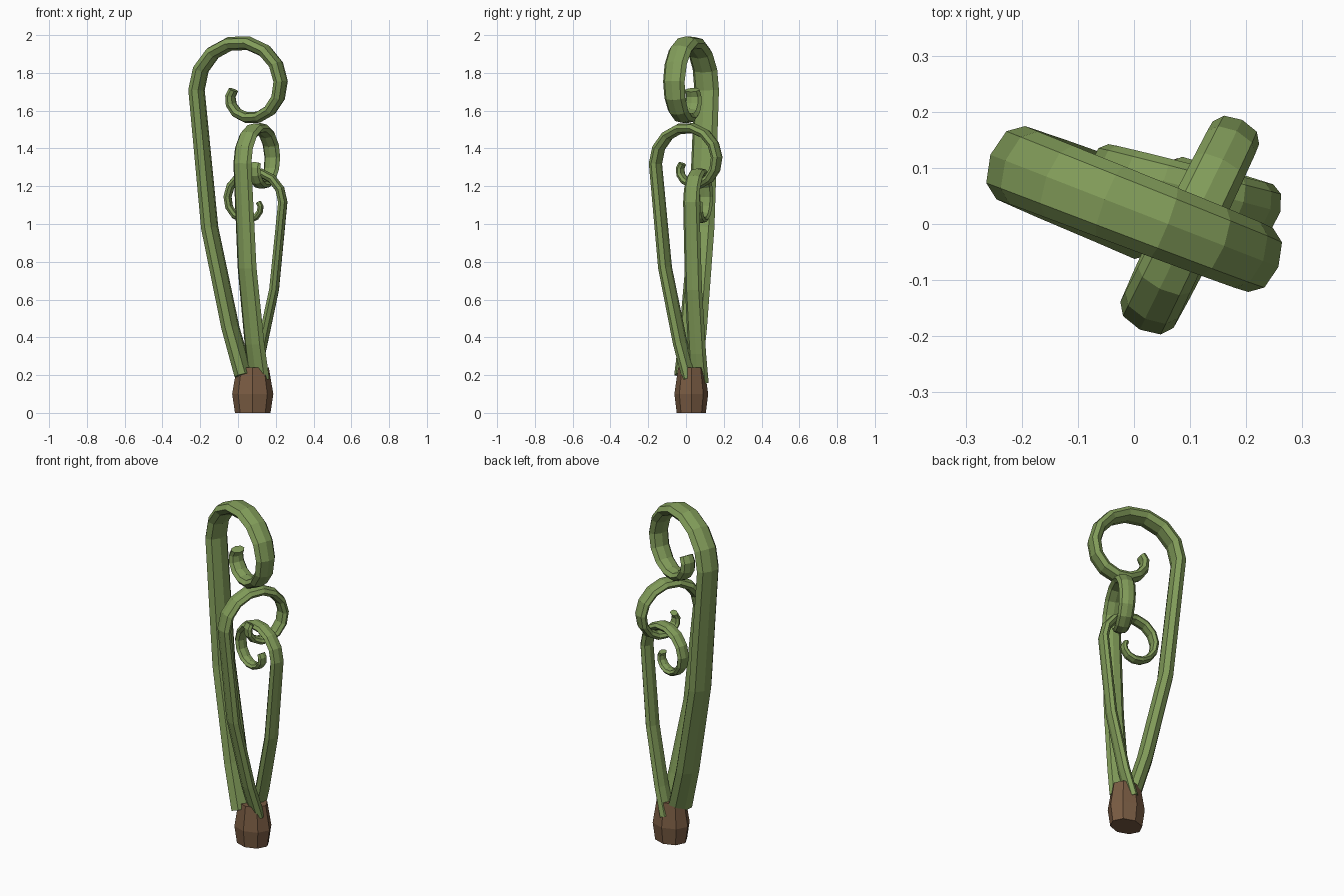
import bpy, bmesh
from math import sin, cos, pi
from mathutils import Vector

if "Cube" in bpy.data.objects:
    bpy.data.objects.remove(bpy.data.objects["Cube"])


def material(name, rgb):
    m = bpy.data.materials.new(name)
    m.diffuse_color = (*rgb, 1)
    m.use_nodes = True
    m.node_tree.nodes["Principled BSDF"].inputs["Base Color"].default_value = m.diffuse_color
    return m


def loft(name, rings, mat):
    """Skin a list of equal-sized point rings and cap both ends."""
    bm = bmesh.new()
    vs = [[bm.verts.new(p) for p in r] for r in rings]
    n = len(vs[0])
    for a, b in zip(vs, vs[1:]):
        for i in range(n):
            j = (i + 1) % n
            bm.faces.new((a[i], a[j], b[j], b[i]))
    bm.faces.new(vs[0])
    bm.faces.new(vs[-1])
    bmesh.ops.recalc_face_normals(bm, faces=bm.faces)
    me = bpy.data.meshes.new(name)
    bm.to_mesh(me)
    bm.free()
    me.materials.append(mat)
    ob = bpy.data.objects.new(name, me)
    bpy.context.collection.objects.link(ob)
    return ob


green = material("fern_green", (0.22, 0.33, 0.10))
brown = material("root_brown", (0.19, 0.105, 0.055))

# Shared frond path: (along, up, thickness) - leaning stem, then a closing spiral
STEPS = 15
path = [(0, 0, 1.14), (-0.075, 0.25, 1.1), (-0.193, 0.78, 1.05)]
for i in range(STEPS + 1):
    t = i / STEPS
    r = 0.268 - 0.21 * t ** 1.8
    a = pi - 2 * pi * t
    path.append((r * cos(a), 1.51 + r * sin(a), 1 - 0.4 * t ** 1.5))


def frond(name, base, direction, size):
    d = Vector((*direction, 0)).normalized()
    up = Vector((0, 0, 1))
    side = d.cross(up)
    pts = [Vector(base) + size * (d * s + up * z) for s, z, _ in path]
    rings = []
    for k, p in enumerate(pts):
        ahead = (pts[min(k + 1, len(pts) - 1)] - p).normalized()
        behind = (p - pts[max(k - 1, 0)]).normalized()
        normal = (ahead + behind).normalized().cross(side)
        w = path[k][2] * size
        rings.append([p + w * (0.07 * cos(q) * side + 0.039 * sin(q) * normal)
                      for q in (j * pi / 4 for j in range(8))])
    loft(name, rings, green)


# Three curled fronds of decreasing size
frond("tall_frond", (0.03, 0.012, 0.2), (0.932, -0.363), 1.0)
frond("middle_frond", (0.112, 0.02, 0.18), (0.44, 0.9), 0.755)
frond("short_frond", (0.073, 0.071, 0.16), (-0.967, 0.255), 0.633)

# Barrel-shaped root crown, slightly flattened front to back
profile = [(0, 0.094), (0.1, 0.109), (0.24, 0.085)]
loft("root_crown", [[(0.078 + r * cos(q), 0.028 + 0.82 * r * sin(q), z)
                     for q in (j * pi / 4 for j in range(8))]
                    for z, r in profile], brown)
